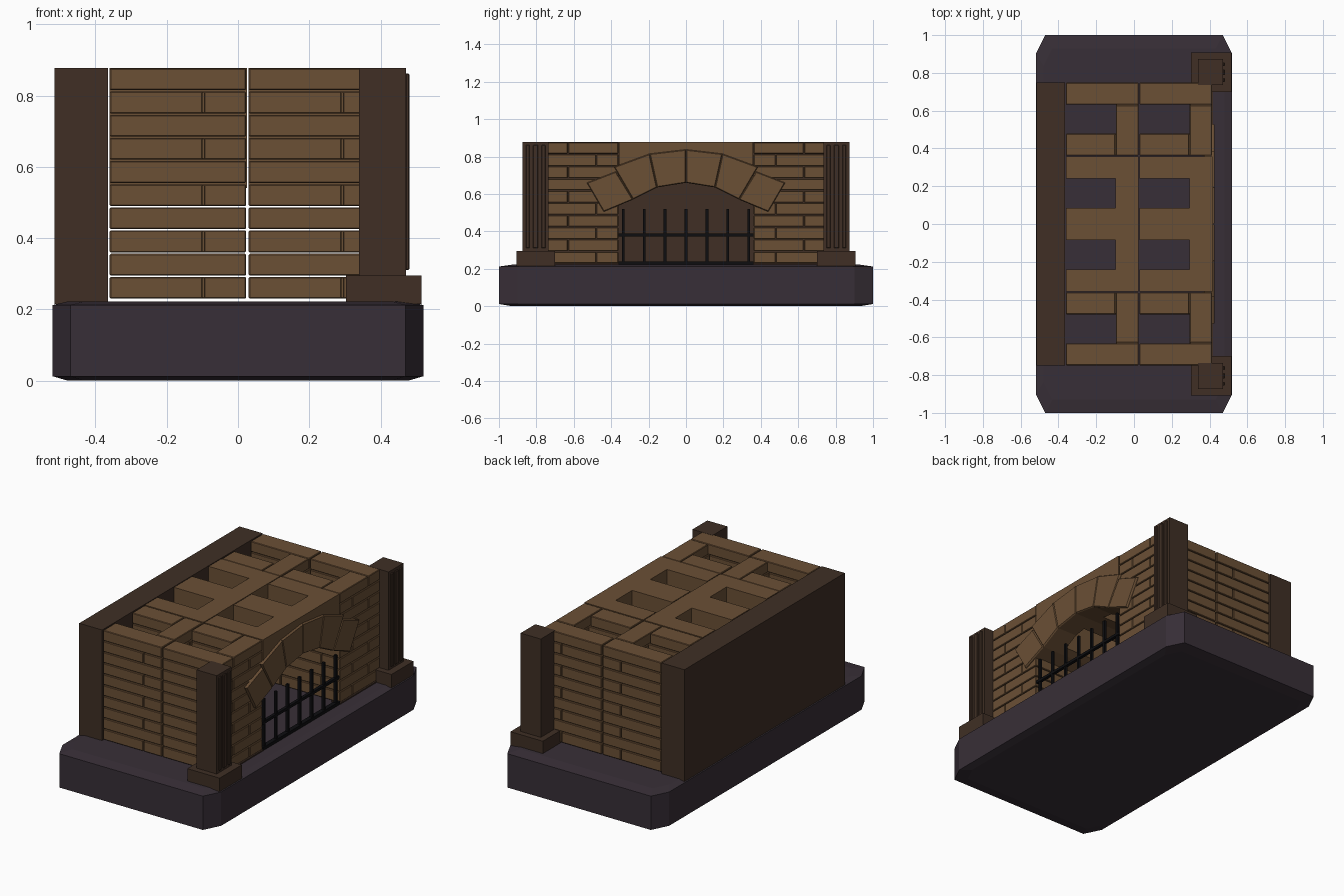
import bpy, bmesh

if "Cube" in bpy.data.objects:
    bpy.data.objects.remove(bpy.data.objects["Cube"])


def material(name, rgb):
    m = bpy.data.materials.new(name)
    m.diffuse_color = (*rgb, 1)
    m.use_nodes = True
    m.node_tree.nodes["Principled BSDF"].inputs["Base Color"].default_value = m.diffuse_color
    return m


BRICK = material("brown_brick", (0.145, 0.079, 0.036))
WOOD = material("dark_brown", (0.050, 0.028, 0.018))
STONE = material("purple_grey_stone", (0.039, 0.028, 0.038))
IRON = material("black_iron", (0.004, 0.004, 0.005))


def finish(bm, name, mat):
    bmesh.ops.recalc_face_normals(bm, faces=bm.faces)
    mesh = bpy.data.meshes.new(name)
    bm.to_mesh(mesh)
    bm.free()
    mesh.materials.append(mat)
    ob = bpy.data.objects.new(name, mesh)
    bpy.context.collection.objects.link(ob)
    return ob


def add_box(bm, x, y, z, bevel=0):
    part = bmesh.ops.create_cube(bm, size=1)["verts"]
    for v in part:
        for i, (a, b) in enumerate((x, y, z)):
            v.co[i] = (a + b) / 2 + v.co[i] * (b - a)
    if bevel:
        edges = list({e for v in part for e in v.link_edges})
        bmesh.ops.bevel(bm, geom=edges, offset=bevel, segments=1, affect="EDGES")


def box(name, mat, x, y, z, bevel=0):
    bm = bmesh.new()
    add_box(bm, x, y, z, bevel)
    return finish(bm, name, mat)


def loft(bm, rings):
    """Skin a stack of matching rings and cap both ends."""
    vs = [[bm.verts.new(p) for p in r] for r in rings]
    n = len(vs[0])
    for a, b in zip(vs, vs[1:]):
        for i in range(n):
            j = (i + 1) % n
            bm.faces.new((a[i], a[j], b[j], b[i]))
    bm.faces.new(vs[0][::-1])
    bm.faces.new(vs[-1])


def extrude_x(bm, pts, x0, x1):
    loft(bm, [[(x, y, z) for y, z in pts] for x in (x0, x1)])


# Plinth with clipped corners and shallow sloped rims
plan = [(.47, -1), (.52, -.9), (.52, .9), (.47, 1), (-.47, 1), (-.52, .9), (-.52, -.9), (-.47, -1)]
bm = bmesh.new()
loft(bm, [[(x * sx, y * sy, z) for x, y in plan]
          for z, sx, sy in ((0, .92, .93), (.012, 1, 1), (.212, 1, 1), (.222, .92, .93))])
finish(bm, "plinth", STONE)

# Back slab
box("back_slab", WOOD, (-.515, -.365), (-.75, .75), (.215, .877))

# Brick piers: U-shaped courses, flipped on alternate rows
PITCH, TOP, G = .065, .878, .002
MODULES = {"rear": -.362, "face": .028}
COURSE = [(0, .387, 0, .12), (.265, .387, .12, .39), (0, .265, .27, .39)]
for label, x0 in MODULES.items():
    for side, s in (("left", -1), ("right", 1)):
        bm = bmesh.new()
        for row in range(10):
            z1 = TOP - row * PITCH
            for u0, u1, v0, v1 in COURSE:
                if row % 2:
                    v0, v1 = .39 - v1, .39 - v0
                y = sorted((s * (.75 - v0), s * (.75 - v1)))
                add_box(bm, (x0 + u0 + G, x0 + u1 - G), (y[0] + G, y[1] - G),
                        (z1 - PITCH + G, z1 - G), .003)
        finish(bm, f"{label}_{side}_brick_pier", BRICK)

# Vaulted centre blocks with open shafts
half = [(.155, .635), (.283, .57), (.358, .54)]
vault = [(-y, z) for y, z in half[::-1]] + [(0, .66)] + half
vault += [(.358, .877), (-.358, .877)]
for label, x0 in MODULES.items():
    bm = bmesh.new()
    extrude_x(bm, vault, x0 + G, x0 + .387)
    block = finish(bm, f"{label}_vault_block", BRICK)
    bm = bmesh.new()
    for s in (-1, 1):
        y = sorted((s * .085, s * .24))
        add_box(bm, (x0 - .02, x0 + .265), y, (.4, 1))
    cutter = finish(bm, f"{label}_shaft_cutter", BRICK)
    cutter.hide_render = True
    cutter.hide_viewport = True
    mod = block.modifiers.new("shafts", "BOOLEAN")
    mod.operation = "DIFFERENCE"
    mod.solver = "EXACT"
    mod.object = cutter

# Arch stones, mirrored about the middle
inner = [(0, .66), (.155, .635), (.283, .57), (.44, .505)]
outer = [(0, .838), (.195, .815), (.385, .745), (.53, .66)]
bm = bmesh.new()
for s in (-1, 1):
    for i in range(3):
        quad = [inner[i], inner[i + 1], outer[i + 1], outer[i]]
        if i == 2:
            quad[3] = (.375, .72)
        cy, cz = (sum(p[k] for p in quad) / 4 for k in (0, 1))
        ring = [(s * y, z) for y, z in quad]
        small = [(s * (cy + (y - cy) * .95), cz + (z - cz) * .95) for y, z in quad]
        loft(bm, [[(x, y, z) for y, z in r]
                  for x, r in ((.37, ring), (.420, ring), (.427, small))])
finish(bm, "arch_stones", BRICK)

# Corner columns with stepped front panels and wider feet
for side, s in (("left", -1), ("right", 1)):
    def span(a, b):
        return sorted((s * a, s * b))
    box(f"{side}_column", WOOD, (.34, .472), span(.735, .873), (.22, .877))
    box(f"{side}_column_foot", WOOD, (.303, .515), span(.70, .907), (.215, .295))
    bm = bmesh.new()
    for a, b in ((.752, .772), (.790, .818), (.836, .856)):
        add_box(bm, (.47, .481), span(a, b), (.31, .862), .003)
    finish(bm, f"{side}_column_flutes", WOOD)
    # Thin bedding strip below each pier
    box(f"{side}_bedding_strip", WOOD, (.36, .418), span(.36, .75), (.215, .229))

# Iron grate across the opening
bm = bmesh.new()
for i in range(-3, 4):
    add_box(bm, (.396, .410), (i * .112 - .007, i * .112 + .007), (.22, .52))
add_box(bm, (.394, .412), (-.36, .36), (.373, .389))
add_box(bm, (.390, .416), (-.36, .36), (.216, .240))
finish(bm, "iron_grate", IRON)
